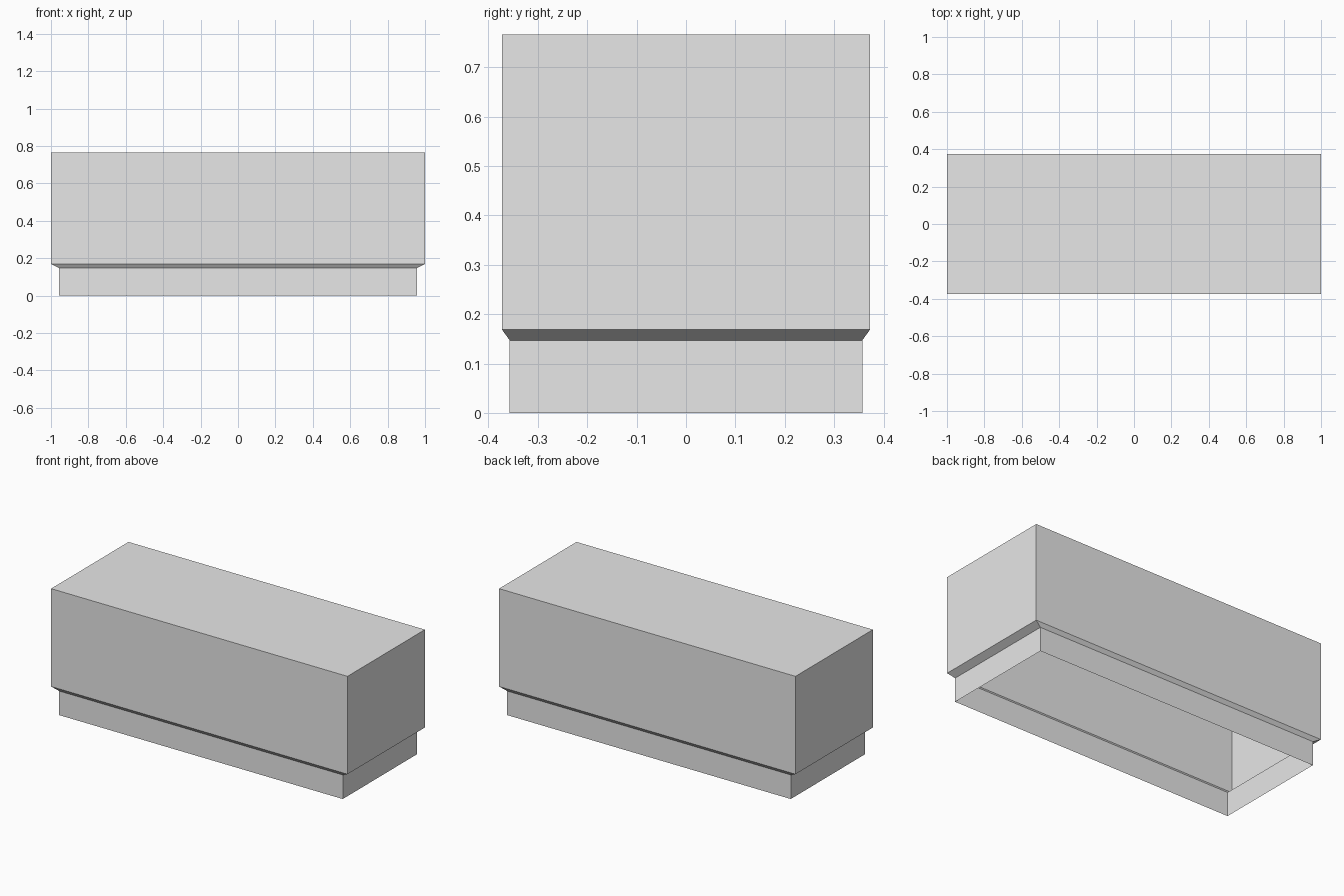
import bpy
import bmesh

cube = bpy.data.objects.get("Cube")
if cube:
    bpy.data.objects.remove(cube, do_unlink=True)

# Plain light grey for the whole shell
grey = bpy.data.materials.new("light_grey")
grey.use_nodes = True
colour = (0.8, 0.8, 0.8, 1)
grey.diffuse_color = colour
grey.node_tree.nodes["Principled BSDF"].inputs["Base Color"].default_value = colour


def ring(bm, half_x, half_y, z):
    """Rectangular loop of vertices, counter-clockwise from above."""
    corners = [(-1, -1), (1, -1), (1, 1), (-1, 1)]
    return [bm.verts.new((sx * half_x, sy * half_y, z)) for sx, sy in corners]


# Half width, half depth and height at each level: plinth, sloped lip, box
levels = [(0.957, 0.357, 0), (0.957, 0.357, 0.147),
          (1, 0.373, 0.169), (1, 0.373, 0.766)]

# Thin hollow shell, closed on top and open underneath
bm = bmesh.new()
rings = [ring(bm, *level) for level in levels]
for low, high in zip(rings, rings[1:]):
    for i in range(4):
        j = (i + 1) % 4
        bm.faces.new((low[i], low[j], high[j], high[i]))
bm.faces.new(rings[-1])

mesh = bpy.data.meshes.new("box_shell")
bm.to_mesh(mesh)
bm.free()
mesh.materials.append(grey)
shell = bpy.data.objects.new("box_shell", mesh)
bpy.context.collection.objects.link(shell)
